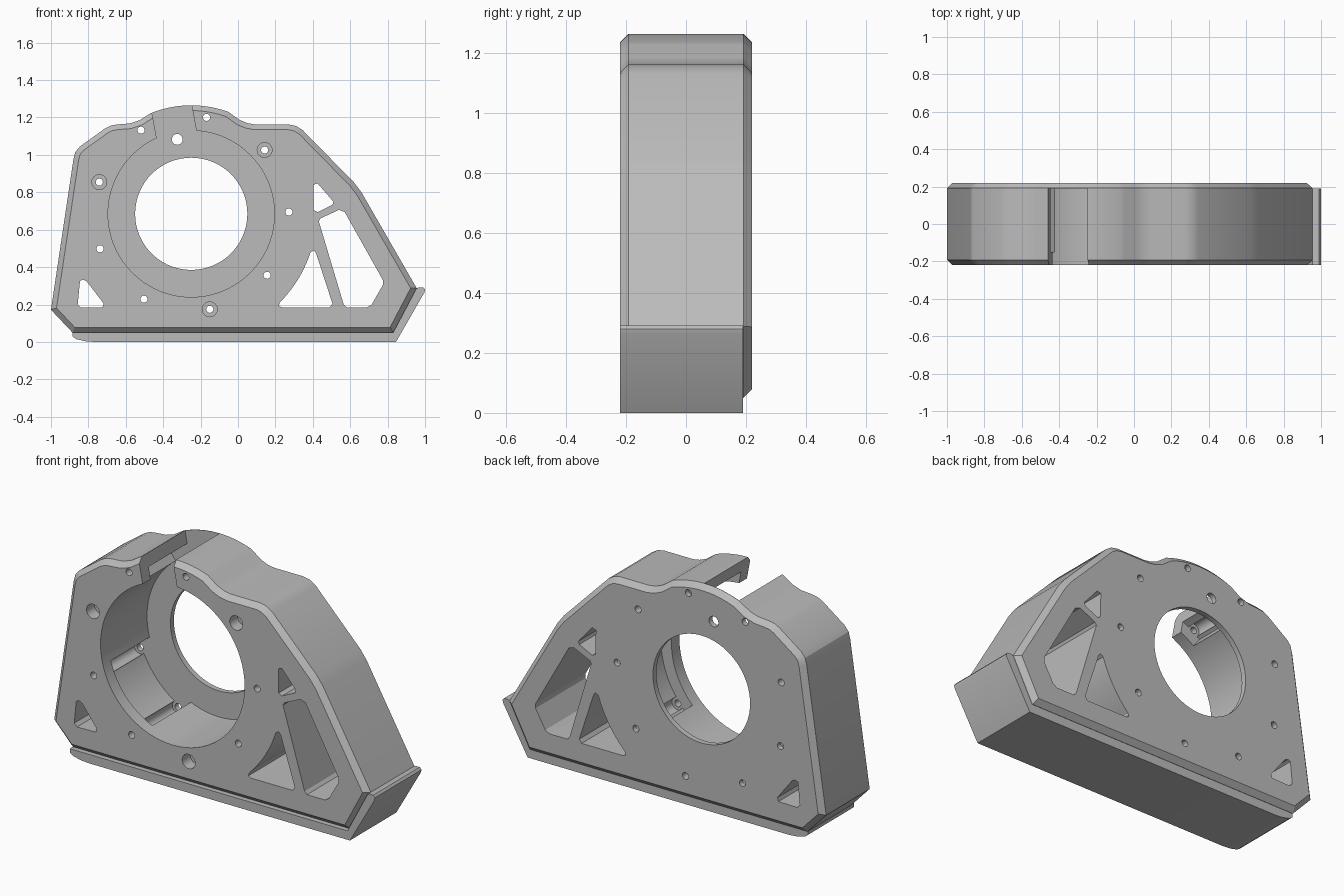
import bpy, bmesh
from math import cos, sin, radians

cube = bpy.data.objects.get("Cube")
if cube:
    bpy.data.objects.remove(cube)

grey = bpy.data.materials.new("plain grey")
grey.use_nodes = True
colour = (0.5, 0.5, 0.5, 1)
grey.diffuse_color = colour
grey.node_tree.nodes["Principled BSDF"].inputs["Base Color"].default_value = colour

CX, CZ = -0.25, 0.685     # bore centre
FRONT, BACK, PLATE, LIP = -0.22, 0.22, 0.19, -0.15
THROUGH = (-0.4, 0.4)


def polar(r, deg, cx=CX, cz=CZ):
    return (cx + r * cos(radians(deg)), cz + r * sin(radians(deg)))


def arc(r, a, b, n, cx=CX, cz=CZ):
    return [polar(r, a + (b - a) * i / n, cx, cz) for i in range(n + 1)]


def circle(r, cx=CX, cz=CZ, n=32):
    return arc(r, 0, 360, n, cx, cz)[:-1]


def prism(name, pts, y0, y1, chamfer=0):
    """Extrude an x-z profile along y, optionally chamfering both rims."""
    bm = bmesh.new()
    face = bm.faces.new([bm.verts.new((x, y0, z)) for x, z in pts])
    ext = bmesh.ops.extrude_face_region(bm, geom=[face])
    for v in ext["geom"]:
        if isinstance(v, bmesh.types.BMVert):
            v.co.y = y1
    bmesh.ops.recalc_face_normals(bm, faces=bm.faces)
    if chamfer:
        rims = [e for e in bm.edges if abs(e.verts[0].co.y - e.verts[1].co.y) < 1e-5]
        bmesh.ops.bevel(bm, geom=rims, offset=chamfer, segments=1, affect='EDGES')
    mesh = bpy.data.meshes.new(name)
    bm.to_mesh(mesh)
    bm.free()
    mesh.materials.append(grey)
    obj = bpy.data.objects.new(name, mesh)
    bpy.context.collection.objects.link(obj)
    return obj


def activate(obj):
    bpy.ops.object.select_all(action='DESELECT')
    obj.select_set(True)
    bpy.context.view_layer.objects.active = obj


def cut(obj, pts, y0, y1):
    cutter = prism("cutter", pts, y0, y1)
    cutter.hide_render = True
    mod = obj.modifiers.new("cut", 'BOOLEAN')
    mod.operation, mod.solver, mod.object = 'DIFFERENCE', 'EXACT', cutter
    activate(obj)
    bpy.ops.object.modifier_apply(modifier=mod.name)
    bpy.data.objects.remove(cutter)


# Housing body with chamfered front and back rims
outline = [(-0.885, 0.05), (-1, 0.172), (-0.88, 0.976), (-0.87, 1.015), (-0.845, 1.045),
           (-0.71, 1.142), (-0.68, 1.157), (-0.645, 1.163), (-0.58, 1.168), (-0.527, 1.185)]
outline += arc(0.58, 112, 70, 18)
outline += [(0.008, 1.187), (0.05, 1.17), (0.09, 1.163), (0.27, 1.163), (0.31, 1.155),
            (0.345, 1.133), (0.62, 0.853), (0.66, 0.8), (0.955, 0.288), (0.83, 0.05)]
body = prism("housing_body", outline, FRONT, BACK, 0.028)

# Front bore and smaller opening in the back plate
cut(body, circle(0.445, n=72), THROUGH[0], PLATE)
cut(body, circle(0.3, n=72), *THROUGH)

# Three undercut pockets with rounded bulges around the screw holes
for mid in (101, 221, 341):
    cut(body, arc(0.4, mid - 26, mid + 26, 12) + arc(0.51, mid + 26, mid - 26, 16), LIP, PLATE)
    for side in (-20, 20):
        x, z = polar(0.522, mid + side)
        cut(body, circle(0.036, x, z, 20), LIP, PLATE)
        cut(body, circle(0.019, x, z, 20), *THROUGH)

# Counterbored screw holes between the pockets
for angle in (41, 161, 281):
    x, z = polar(0.52, angle)
    cut(body, circle(0.04, x, z, 24), THROUGH[0], LIP)
    cut(body, circle(0.019, x, z, 20), *THROUGH)

# Tilted slot through the roof, and the cable hole behind it
ux, uz = cos(radians(100.5)), sin(radians(100.5))
slot = [(CX + ux * r + uz * w, CZ + uz * r - ux * w)
        for r, w in ((0.41, -0.108), (0.41, 0.108), (0.75, 0.108), (0.75, -0.108))]
cut(body, slot, THROUGH[0], PLATE)
cut(body, circle(0.029, -0.325, 1.083, 24), *THROUGH)

# Lightening windows
windows = [
    [(-0.845, 0.325), (-0.83, 0.333), (-0.81, 0.325), (-0.718, 0.205), (-0.725, 0.185),
     (-0.84, 0.183), (-0.857, 0.2)],
    [(0.403, 0.84), (0.425, 0.848), (0.51, 0.75), (0.505, 0.733), (0.425, 0.694), (0.405, 0.705)],
    [(0.432, 0.645), (0.44, 0.66), (0.54, 0.706), (0.57, 0.695), (0.775, 0.33), (0.775, 0.305),
     (0.715, 0.2), (0.69, 0.185), (0.58, 0.185), (0.565, 0.2)],
    arc(0.67, -45, -18, 10) + [(0.405, 0.49), (0.417, 0.475), (0.505, 0.205), (0.49, 0.185),
                               (0.235, 0.185), (0.218, 0.193)],
]
for pts in windows:
    cut(body, pts, *THROUGH)

# Base slab wrapping under the body and up its left end
base = prism("base_slab", [
    (-0.885, 0.05), (-0.885, 0.03), (-0.865, 0.015), (-0.82, 0.004), (-0.77, 0), (0.845, 0),
    (0.997, 0.265), (1, 0.28), (0.99, 0.292), (0.97, 0.292), (0.955, 0.288), (0.83, 0.05)],
    FRONT, PLATE)

for obj in (body, base):
    activate(obj)
    bpy.ops.object.shade_smooth_by_angle(angle=radians(25))
